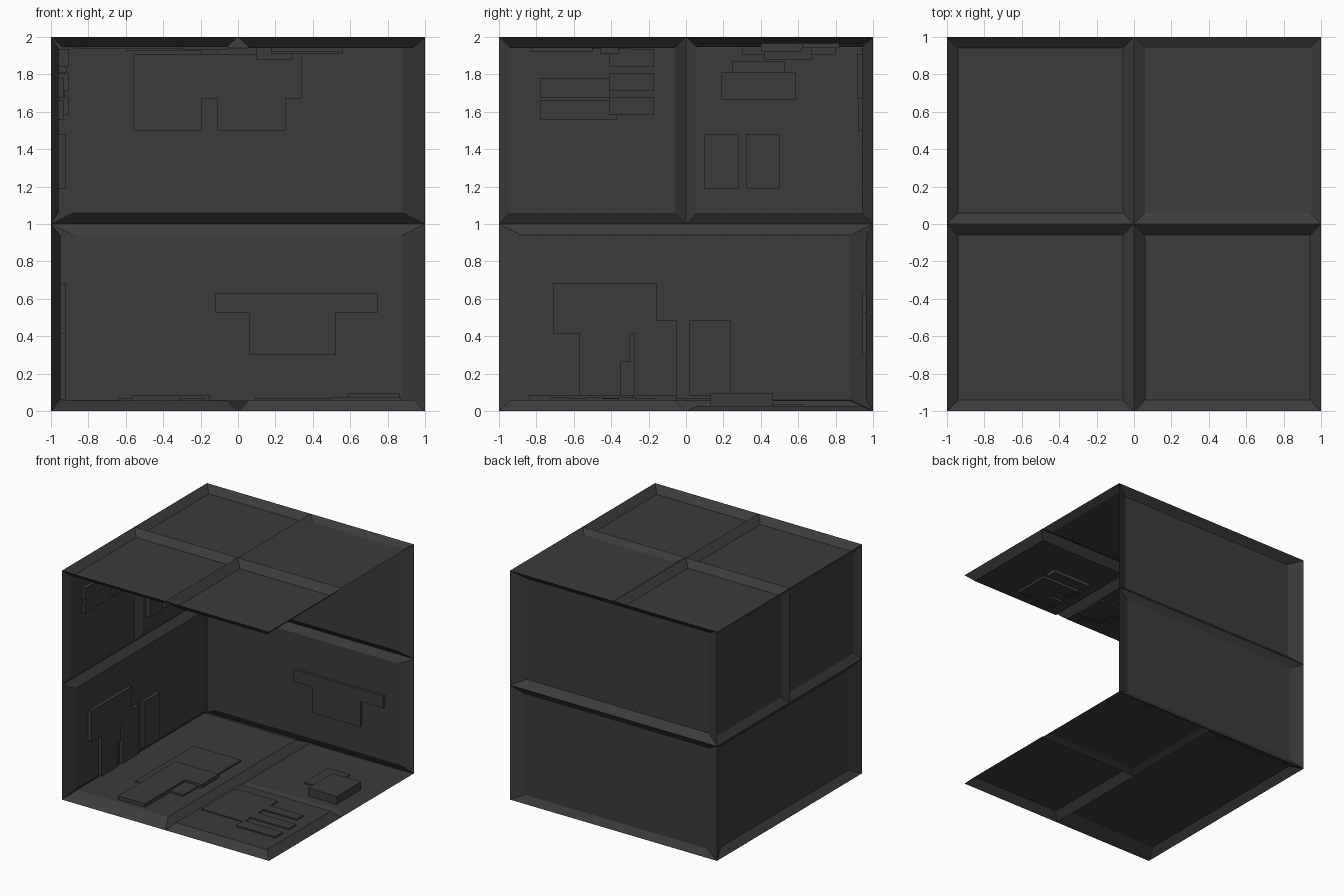
import bpy, bmesh

# One dark grey for everything
mat = bpy.data.materials.new("dark grey panel")
mat.diffuse_color = (0.045, 0.045, 0.045, 1)

# Room surfaces: (u, v, depth into the room) -> world
SIDES = {
    "floor": lambda u, v, d: (u, v, d),
    "ceiling": lambda u, v, d: (u, v, 2 - d),
    "back_wall": lambda u, v, d: (u, 1 - d, v),
    "left_wall": lambda u, v, d: (-1 + d, u, v),
}


def frustum(bm, place, low, low_d, high, high_d, flip):
    """Open-bottomed raised plate from rectangle low to rectangle high."""
    def ring(r, d):
        u0, u1, v0, v1 = r
        return [bm.verts.new(place(u, v, d))
                for u, v in ((u0, v0), (u1, v0), (u1, v1), (u0, v1))]
    a, b = ring(low, low_d), ring(high, high_d)
    faces = [bm.faces.new(b)]
    for i in range(4):
        j = (i + 1) % 4
        faces.append(bm.faces.new((a[i], a[j], b[j], b[i])))
    if flip:
        for f in faces:
            f.normal_flip()


def panel(name, side, rect, depth, plates):
    """Bevelled panel with raised rectangular plates (u0, u1, v0, v1, height)."""
    place, flip = SIDES[side], side == "ceiling"
    bm = bmesh.new()
    u0, u1, v0, v1 = rect
    iu, iv = 0.06 * (u1 - u0), 0.06 * (v1 - v0)
    frustum(bm, place, rect, 0, (u0 + iu, u1 - iu, v0 + iv, v1 - iv), depth, flip)
    for *r, h in plates:
        frustum(bm, place, r, depth, r, h, flip)
    me = bpy.data.meshes.new(name)
    bm.to_mesh(me)
    bm.free()
    me.materials.append(mat)
    bpy.context.collection.objects.link(bpy.data.objects.new(name, me))


# Floor: one long panel on the left, two square ones on the right
panel("floor_left", "floor", (-1, 0, -1, 1), 0.055, [
    (-0.64, -0.18, -0.50, 0.30, 0.07),
    (-0.57, -0.31, -0.84, -0.29, 0.087),
    (-0.57, -0.15, -0.29, -0.05, 0.087)])
panel("floor_front_right", "floor", (0, 1, -1, 0), 0.06, [
    (0.09, 0.50, -0.63, -0.16, 0.068),
    (0.49, 0.87, -0.73, -0.62, 0.072),
    (0.49, 0.87, -0.54, -0.44, 0.072),
    (0.49, 0.82, -0.36, -0.27, 0.072)])
panel("floor_back_right", "floor", (0, 1, 0, 1), 0.026, [
    (0.43, 0.64, 0.30, 0.63, 0.037),
    (0.585, 0.865, 0.13, 0.465, 0.095)])

# Ceiling: four square panels
panel("ceiling_front_right", "ceiling", (0, 1, -1, 0), 0.06, [
    (0.30, 0.56, -0.83, -0.50, 0.08),
    (0.18, 0.30, -0.83, -0.72, 0.08),
    (0.18, 0.30, -0.61, -0.50, 0.08),
    (0.18, 0.56, -0.46, -0.36, 0.09)])
panel("ceiling_front_left", "ceiling", (-1, 0, -1, 0), 0.055, [
    (-0.30, -0.05, -0.80, -0.50, 0.07),
    (-0.83, -0.30, -0.65, -0.30, 0.065)])
panel("ceiling_back_right", "ceiling", (0, 1, 0, 1), 0.035, [
    (0.10, 0.29, 0.42, 0.67, 0.12),
    (0.29, 0.60, 0.62, 0.82, 0.06),
    (0.20, 0.45, 0.40, 0.62, 0.08)])
panel("ceiling_back_left", "ceiling", (-1, 0, 0, 1), 0.055, [
    (-0.60, -0.11, 0.45, 0.67, 0.075),
    (-0.195, -0.11, 0.30, 0.80, 0.095)])

# Back wall: two wide panels
panel("back_wall_lower", "back_wall", (-1, 1, 0, 1), 0.037, [
    (-0.12, 0.745, 0.525, 0.63, 0.06),
    (0.06, 0.525, 0.30, 0.525, 0.06)])
panel("back_wall_upper", "back_wall", (-1, 1, 1, 2), 0.06, [
    (-0.56, 0.34, 1.67, 1.91, 0.085),
    (-0.56, -0.195, 1.50, 1.67, 0.08),
    (-0.11, 0.255, 1.50, 1.67, 0.08)])

# Left wall: wide panel below, two square ones above
panel("left_wall_lower", "left_wall", (-1, 1, 0, 1), 0.05, [
    (-0.71, -0.155, 0.485, 0.685, 0.08),
    (-0.71, -0.05, 0.415, 0.485, 0.08),
    (-0.57, -0.35, 0.06, 0.415, 0.08),
    (-0.35, -0.30, 0.265, 0.415, 0.08),
    (-0.275, -0.05, 0.06, 0.415, 0.08),
    (0.02, 0.24, 0.08, 0.485, 0.08)])
panel("left_wall_upper_front", "left_wall", (-1, 0, 1, 2), 0.04, [
    (-0.78, -0.37, 1.56, 1.66, 0.07),
    (-0.78, -0.41, 1.675, 1.78, 0.07)]
    + [(-0.41, -0.17, z, z + 0.095, 0.093) for z in (1.583, 1.712, 1.84)])
panel("left_wall_upper_back", "left_wall", (0, 1, 1, 2), 0.04, [
    (0.19, 0.585, 1.665, 1.81, 0.075),
    (0.245, 0.53, 1.81, 1.87, 0.085),
    (0.10, 0.28, 1.19, 1.48, 0.08),
    (0.32, 0.50, 1.19, 1.48, 0.08)])
